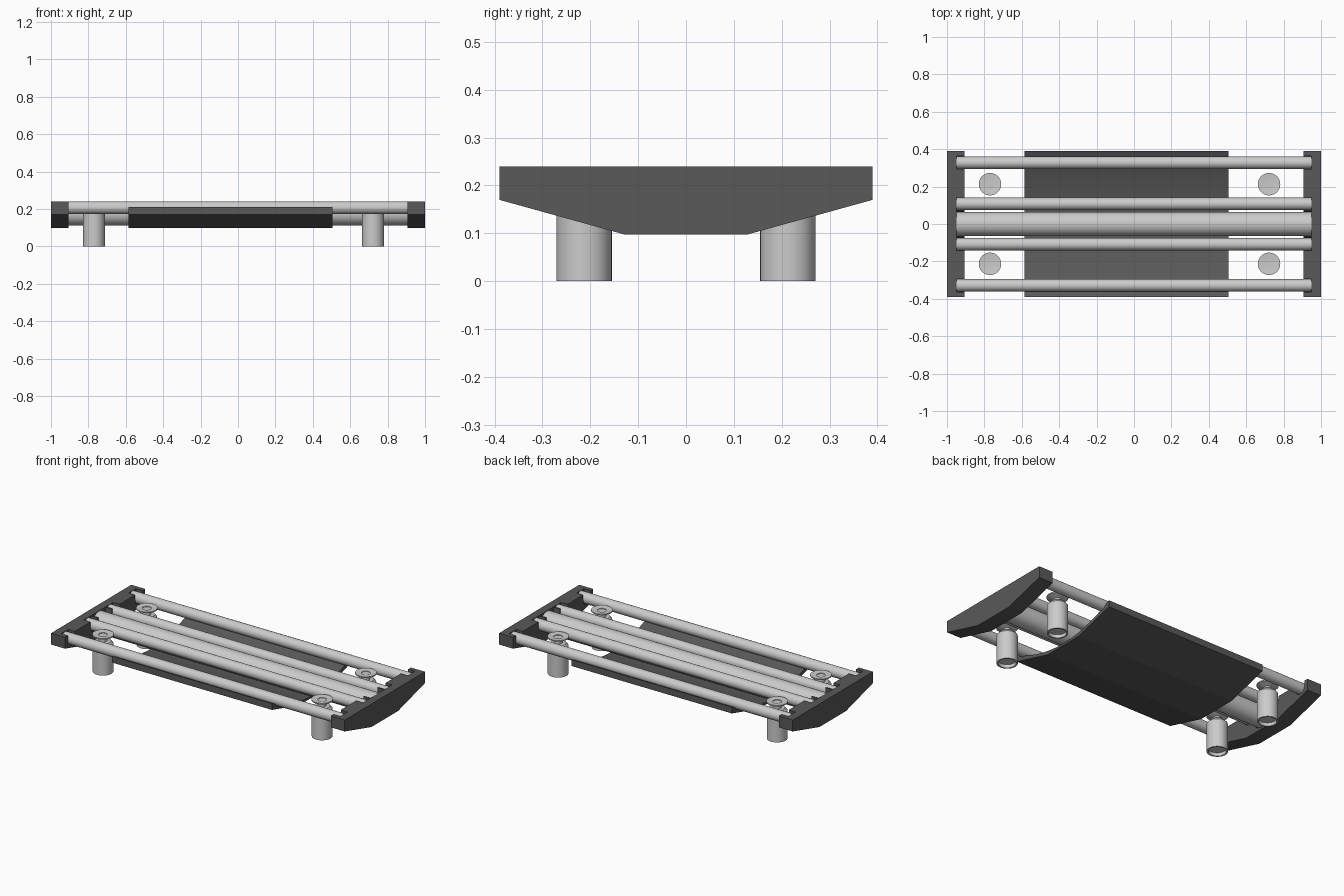
import bpy, bmesh, math

if "Cube" in bpy.data.objects:
    bpy.data.objects.remove(bpy.data.objects["Cube"])

dark = bpy.data.materials.new("dark_plastic")
dark.diffuse_color = (0.1, 0.1, 0.1, 1)
dark.use_nodes = True
dark.node_tree.nodes["Principled BSDF"].inputs["Base Color"].default_value = dark.diffuse_color


def finish(name, bm, mat=None, angle=30):
    bmesh.ops.recalc_face_normals(bm, faces=bm.faces[:])
    mesh = bpy.data.meshes.new(name)
    bm.to_mesh(mesh)
    bm.free()
    ob = bpy.data.objects.new(name, mesh)
    bpy.context.collection.objects.link(ob)
    if mat:
        mesh.materials.append(mat)
    bpy.ops.object.select_all(action='DESELECT')
    ob.select_set(True)
    bpy.context.view_layer.objects.active = ob
    bpy.ops.object.shade_smooth_by_angle(angle=math.radians(angle))
    return ob


def add_prism(bm, profile, x0, x1):
    """Extrude a (y, z) profile along x."""
    face = bm.faces.new([bm.verts.new((x0, y, z)) for y, z in profile])
    ext = bmesh.ops.extrude_face_region(bm, geom=[face])
    moved = [v for v in ext['geom'] if isinstance(v, bmesh.types.BMVert)]
    bmesh.ops.translate(bm, verts=moved, vec=(x1 - x0, 0, 0))


def circle(y, z, r, n=32):
    return [(y + r * math.cos(2 * math.pi * i / n),
             z + r * math.sin(2 * math.pi * i / n)) for i in range(n)]


def lathe(name, profile, x, y, n=32):
    """Spin an (r, z) profile about a vertical axis."""
    bm = bmesh.new()
    verts = [bm.verts.new((r, 0, z)) for r, z in profile]
    edges = [bm.edges.new(p) for p in zip(verts, verts[1:])]
    bmesh.ops.spin(bm, geom=verts + edges, cent=(0, 0, 0), axis=(0, 0, 1),
                   angle=2 * math.pi, steps=n, use_duplicate=False)
    bmesh.ops.remove_doubles(bm, verts=bm.verts[:], dist=1e-5)
    bmesh.ops.translate(bm, verts=bm.verts[:], vec=(x, y, 0))
    return finish(name, bm)


TOP = 0.24
UNDERSIDE = [(0.39, 0.17), (0.13, 0.098), (-0.13, 0.098), (-0.39, 0.17)]
# tubes: y position and radius, all level with the top of the end caps
TUBES = [(-0.328, 0.033), (-0.108, 0.033), (0, 0.064), (0.108, 0.033), (0.328, 0.033)]

# long tubes
for i, (y, r) in enumerate(TUBES):
    bm = bmesh.new()
    add_prism(bm, circle(y, TOP - r, r), -0.948, 0.948)
    finish("centre_tube" if i == 2 else f"rail_tube_{i + 1}", bm)

# end caps: solid outer slab plus an inner slab notched for the tubes
notched = [(-0.39, TOP)]
for y, r in TUBES:
    s = r + 0.002
    notched.append((y - s, TOP))
    notched += [(y - s * math.cos(math.pi * k / 16),
                 TOP - r - s * math.sin(math.pi * k / 16)) for k in range(17)]
    notched.append((y + s, TOP))
notched += [(0.39, TOP)] + UNDERSIDE
for side, name in ((-1, "left_end_cap"), (1, "right_end_cap")):
    bm = bmesh.new()
    add_prism(bm, [(-0.39, TOP), (0.39, TOP)] + UNDERSIDE, side * 0.95, side)
    add_prism(bm, notched, side * 0.905, side * 0.95)
    finish(name, bm, dark, 20)

# trough-shaped tray under the tubes
inside = [(-0.39 + 0.78 * k / 24, 0.11 + 0.1 * (1 - 2 * k / 24) ** 2) for k in range(25)]
bm = bmesh.new()
add_prism(bm, inside + UNDERSIDE, -0.585, 0.505)
finish("tray", bm, dark, 12)

# feet: dimpled top disc, thin neck, body with a hollow underside
FOOT = [(0, 0.222), (0.025, 0.222), (0.025, 0.226), (0.06, 0.229), (0.06, 0.222),
        (0.024, 0.21), (0.024, 0.19), (0.045, 0.188), (0.058, 0.172),
        (0.058, 0), (0.049, 0), (0.049, 0.02), (0, 0.02)]
for x, end in ((-0.77, "left"), (0.722, "right")):
    for y, side in ((-0.213, "front"), (0.213, "back")):
        lathe(f"{side}_{end}_foot", FOOT, x, y)
